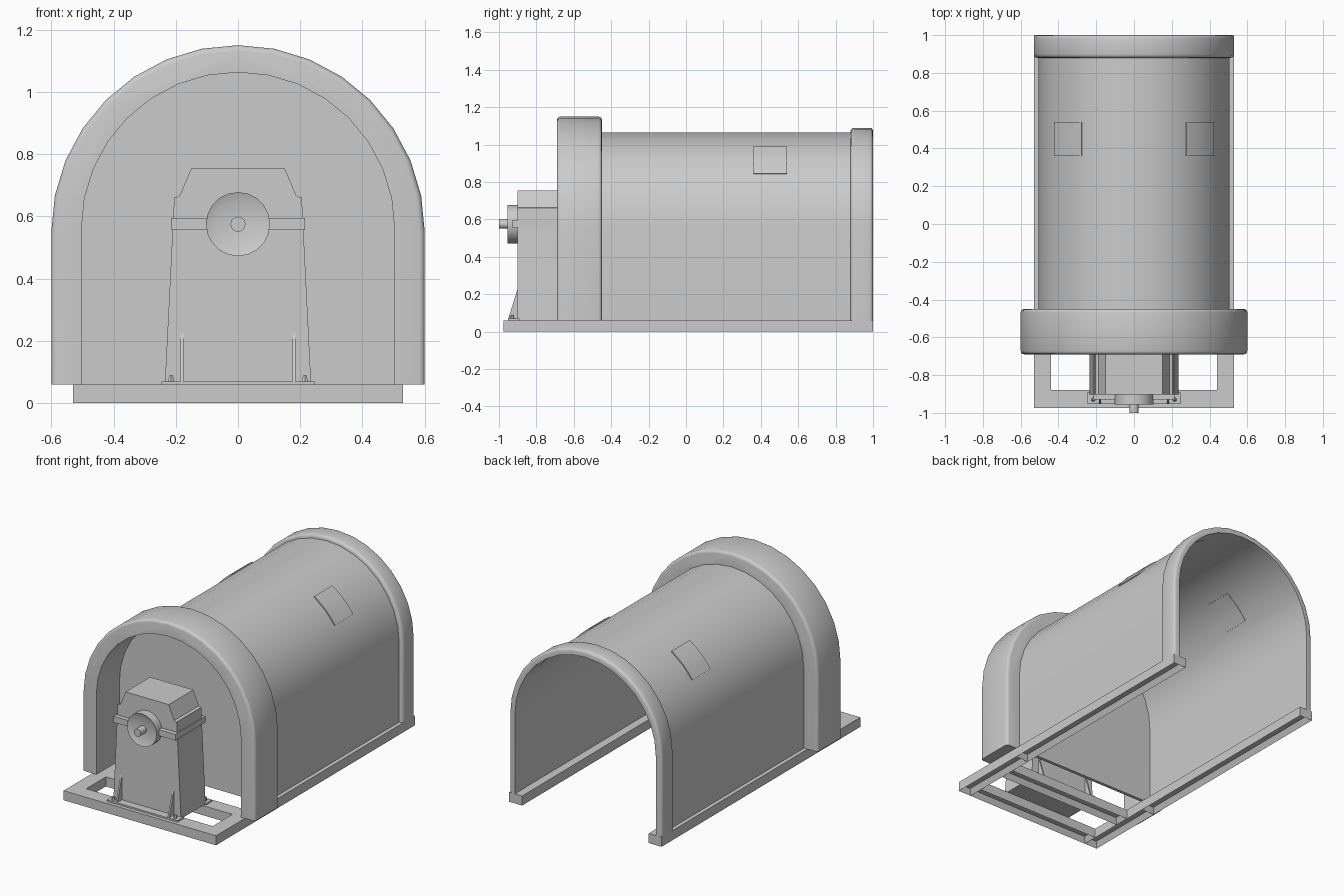
import bpy, bmesh, math
from mathutils import Matrix

old = bpy.data.objects.get("Cube")
if old:
    bpy.data.objects.remove(old, do_unlink=True)

grey = bpy.data.materials.new("plain grey")
grey.use_nodes = True
COLOUR = (0.6, 0.6, 0.6, 1)
grey.diffuse_color = COLOUR
grey.node_tree.nodes["Principled BSDF"].inputs["Base Color"].default_value = COLOUR

FLOOR = 0.06      # top of the base frame
SPRING = 0.56     # height where the vault starts to curve
MACHINE_Y = -0.78


def finish(name, bm, smooth=False):
    bmesh.ops.recalc_face_normals(bm, faces=bm.faces)
    mesh = bpy.data.meshes.new(name)
    bm.to_mesh(mesh)
    bm.free()
    mesh.materials.append(grey)
    ob = bpy.data.objects.new(name, mesh)
    bpy.context.collection.objects.link(ob)
    if smooth:
        bpy.ops.object.select_all(action='DESELECT')
        ob.select_set(True)
        bpy.context.view_layer.objects.active = ob
        bpy.ops.object.shade_smooth_by_angle(angle=math.radians(35))
    return ob


def prism(name, points, y0, y1, smooth=False, bevel=None):
    """Extrude an x-z outline along y; bevel picks end edges by a rule."""
    bm = bmesh.new()
    face = bm.faces.new([bm.verts.new((x, y0, z)) for x, z in points])
    new = bmesh.ops.extrude_face_region(bm, geom=[face])["geom"]
    moved = [g for g in new if isinstance(g, bmesh.types.BMVert)]
    bmesh.ops.translate(bm, verts=moved, vec=(0, y1 - y0, 0))
    if bevel:
        edges = [e for e in bm.edges
                 if abs(e.verts[0].co.y - e.verts[1].co.y) < 1e-4
                 and all(bevel(v.co) for v in e.verts)]
        bmesh.ops.bevel(bm, geom=edges, offset=0.018, segments=3,
                        profile=0.5, affect='EDGES')
    return finish(name, bm, smooth)


def box(name, x0, x1, y0, y1, z0, z1):
    return prism(name, [(x0, z0), (x1, z0), (x1, z1), (x0, z1)], y0, y1)


def arc(r, cz, a0=0, a1=180, n=16):
    angles = [math.radians(a0 + (a1 - a0) * i / n) for i in range(n + 1)]
    return [(r * math.cos(a), cz + r * math.sin(a)) for a in angles]


def arch_line(r, cz):
    return [(r, FLOOR)] + arc(r, cz) + [(-r, FLOOR)]


def arch(name, r_out, cz_out, r_in, y0, y1, rounded=False):
    outline = arch_line(r_out, cz_out) + arch_line(r_in, SPRING)[::-1]
    middle = (r_out + r_in) / 2

    def rule(co):
        return math.hypot(co.x, max(0, co.z - SPRING)) > middle
    return prism(name, outline, y0, y1, True, rule if rounded else None)


def rail(name, x0, x1, y0, y1):
    """Base beam, hollowed from below."""
    bm = bmesh.new()
    bmesh.ops.create_cube(bm, size=1, matrix=Matrix.Translation(
        ((x0 + x1) / 2, (y0 + y1) / 2, FLOOR / 2))
        @ Matrix.Diagonal((x1 - x0, y1 - y0, FLOOR, 1)))
    bottom = min(bm.faces, key=lambda f: f.calc_center_median().z)
    bmesh.ops.inset_region(bm, faces=[bottom], thickness=0.025)
    bmesh.ops.translate(bm, verts=bottom.verts[:], vec=(0, 0, 0.035))
    return finish(name, bm)


def disc(name, r, y0, y1, z, recess=None):
    bm = bmesh.new()
    place = Matrix.Translation((0, (y0 + y1) / 2, z)) @ Matrix.Rotation(math.pi / 2, 4, 'X')
    bmesh.ops.create_cone(bm, cap_ends=True, segments=20, radius1=r, radius2=r,
                          depth=y1 - y0, matrix=place)
    if recess:
        front = min(bm.faces, key=lambda f: f.calc_center_median().y)
        bmesh.ops.inset_region(bm, faces=[front], thickness=r - recess)
        bmesh.ops.translate(bm, verts=front.verts[:], vec=(0, 0.012, 0))
    return finish(name, bm, True)


# Vaulted housing
arch("vault_shell", 0.505, SPRING, 0.492, -0.46, 0.99)
arch("front_arch", 0.6, 0.55, 0.503, -0.69, -0.45, rounded=True)
arch("back_rim", 0.53, SPRING, 0.49, 0.88, 1.0, rounded=True)
prism("end_wall", arch_line(0.504, SPRING), -0.46, -0.44)

# Curved hatches on the vault
for side, start in (("left", 34), ("right", 123)):
    outer = arc(0.511, SPRING, start, start + 23, 4)
    inner = arc(0.488, SPRING, start, start + 23, 4)
    prism(side + "_hatch", outer + inner[::-1], 0.36, 0.54, True)

# Base frame
for side, x0, x1 in (("left", 0.44, 0.53), ("right", -0.53, -0.44)):
    rail(side + "_rail", x0, x1, -0.45, 1.0)
    rail(side + "_front_rail", x0, x1, -0.975, -0.45)
rail("front_beam", -0.44, 0.44, -0.975, -0.88)
rail("rear_beam", -0.44, 0.44, -0.685, -0.59)

# Machine body with sloping cover
half = [(0.235, FLOOR), (0.205, 0.66), (0.188, 0.665), (0.15, 0.755)]
prism("machine_body", half + [(-x, z) for x, z in reversed(half)],
      MACHINE_Y - 0.122, MACHINE_Y + 0.122)
box("split_flange", -0.215, 0.215, MACHINE_Y - 0.15, MACHINE_Y + 0.15, 0.557, 0.595)

# Feet, gussets and bolts, front and rear on both sides
for end, d in (("front", -1), ("rear", 1)):
    ya, yb = sorted((MACHINE_Y + d * 0.11, MACHINE_Y + d * 0.172))
    box(end + "_foot", -0.246, 0.246, ya, yb, FLOOR, 0.07)
    for side, s in (("left", 1), ("right", -1)):
        bm = bmesh.new()
        tri = [(0.12, 0.07), (0.17, 0.07), (0.12, 0.23)]
        face = bm.faces.new([bm.verts.new((s * 0.18 - 0.005, MACHINE_Y + d * y, z))
                             for y, z in tri])
        new = bmesh.ops.extrude_face_region(bm, geom=[face])["geom"]
        bmesh.ops.translate(bm, vec=(0.01, 0, 0),
                            verts=[g for g in new if isinstance(g, bmesh.types.BMVert)])
        finish(f"{end}_{side}_gusset", bm)
        bm = bmesh.new()
        bmesh.ops.create_cone(bm, cap_ends=True, segments=6, radius1=0.011, radius2=0.006,
                              depth=0.02, matrix=Matrix.Translation(
                                  (s * 0.215, MACHINE_Y + d * 0.15, 0.08)))
        finish(f"{end}_{side}_bolt", bm)

# Shaft and bearing cover
disc("bearing_cover", 0.103, -0.955, -0.9, 0.575, recess=0.072)
disc("shaft", 0.024, -1.0, -0.9, 0.575)
